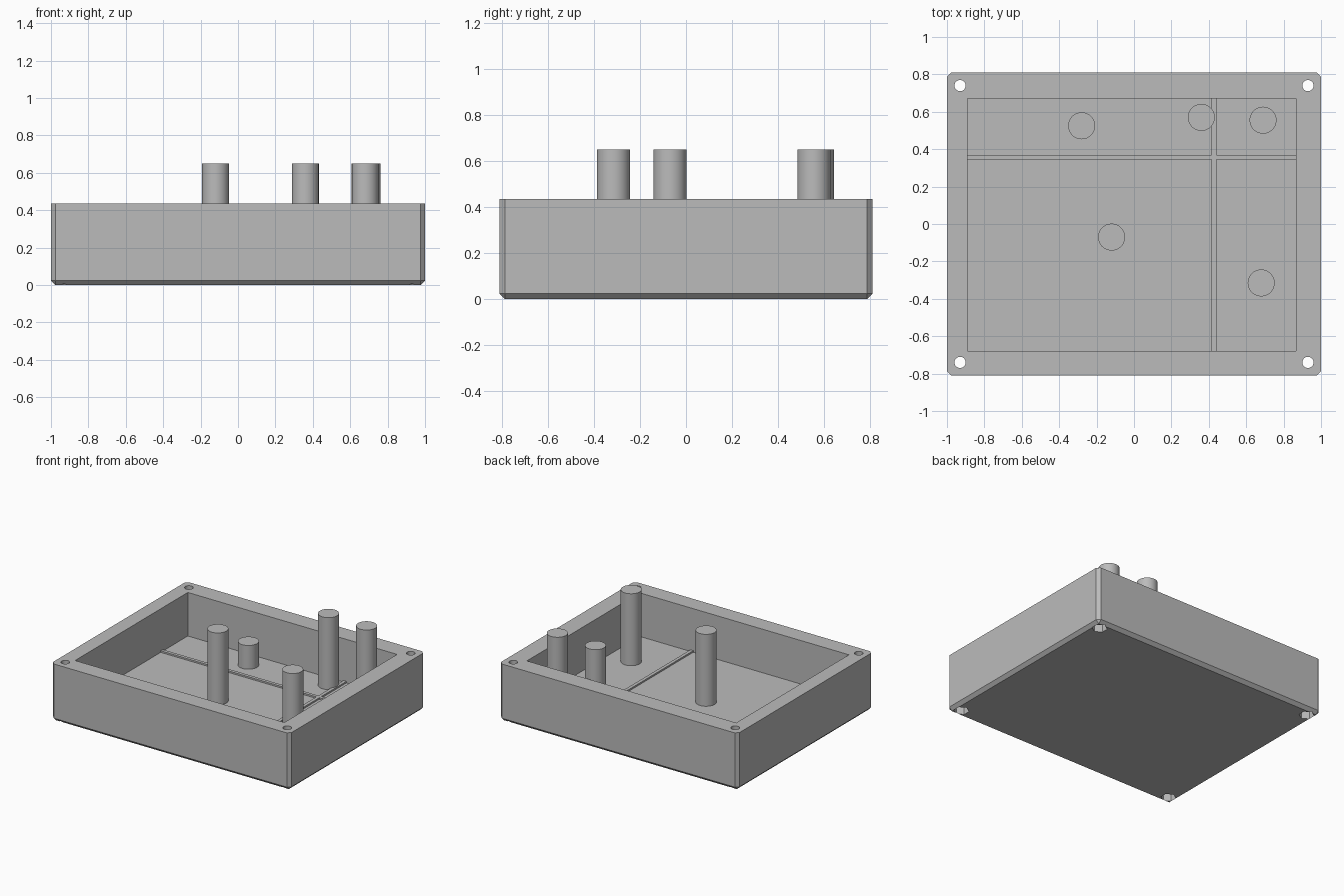
import bpy, bmesh, math

if "Cube" in bpy.data.objects:
    bpy.data.objects.remove(bpy.data.objects["Cube"], do_unlink=True)

grey = bpy.data.materials.new("plain grey")
grey.use_nodes = True
colour = (0.5, 0.5, 0.5, 1)
grey.diffuse_color = colour
grey.node_tree.nodes["Principled BSDF"].inputs["Base Color"].default_value = colour

RIM, FLOOR = 0.435, 0.105
IN_X, IN_Y = (-0.89, 0.865), (-0.68, 0.67)


def finish(name, bm):
    mesh = bpy.data.meshes.new(name)
    bm.to_mesh(mesh)
    bm.free()
    mesh.materials.append(grey)
    obj = bpy.data.objects.new(name, mesh)
    bpy.context.collection.objects.link(obj)
    return obj


def box(name, xs, ys, zs, chamfer=0):
    bm = bmesh.new()
    bmesh.ops.create_cube(bm, size=1)
    for v in bm.verts:
        v.co = [r[0] if c < 0 else r[1] for c, r in zip(v.co, (xs, ys, zs))]
    if chamfer:
        # every edge except those around the top
        edges = [e for e in bm.edges if min(v.co.z for v in e.verts) < zs[1] - 0.01]
        bmesh.ops.bevel(bm, geom=edges, offset=chamfer, segments=1, affect='EDGES')
    return finish(name, bm)


def cylinder(name, x, y, z0, z1, radius, sides=48):
    bm = bmesh.new()
    bmesh.ops.create_cone(bm, cap_ends=True, segments=sides, radius1=radius,
                          radius2=radius, depth=z1 - z0)
    bmesh.ops.translate(bm, verts=bm.verts, vec=(x, y, (z0 + z1) / 2))
    return finish(name, bm)


def smooth(obj):
    bpy.ops.object.select_all(action='DESELECT')
    obj.select_set(True)
    bpy.context.view_layer.objects.active = obj
    bpy.ops.object.shade_smooth_by_angle(angle=math.radians(30))


def cut(target, cutter):
    mod = target.modifiers.new("cut", 'BOOLEAN')
    mod.operation, mod.solver, mod.object = 'DIFFERENCE', 'EXACT', cutter
    bpy.context.view_layer.objects.active = target
    bpy.ops.object.modifier_apply(modifier=mod.name)
    bpy.data.objects.remove(cutter, do_unlink=True)


# Case with an open cavity
case = box("case", (-1, 1), (-0.81, 0.81), (0, RIM), chamfer=0.024)
cut(case, box("cavity_cutter", IN_X, IN_Y, (FLOOR, 1)))

# Corner screw holes with hexagonal nut pockets underneath
for sx in (-1, 1):
    for sy in (-1, 1):
        x, y = sx * 0.93, sy * 0.74
        cut(case, cylinder("screw_cutter", x, y, -0.1, 1, 0.03, 32))
        cut(case, cylinder("nut_cutter", x, y, -0.1, 0.09, 0.054, 6))
smooth(case)

# Low ribs dividing the floor
box("long_rib", IN_X, (0.345, 0.37), (FLOOR - 0.01, FLOOR + 0.012))
box("cross_rib", (0.415, 0.44), IN_Y, (FLOOR - 0.01, FLOOR + 0.012))

# Support posts
posts = [(-0.28, 0.525, 0.285), (0.36, 0.57, 0.65), (0.69, 0.555, 0.65),
         (-0.12, -0.07, 0.65), (0.68, -0.315, 0.65)]
for i, (x, y, top) in enumerate(posts, 1):
    smooth(cylinder(f"support_post_{i}", x, y, FLOOR - 0.02, top, 0.072))
